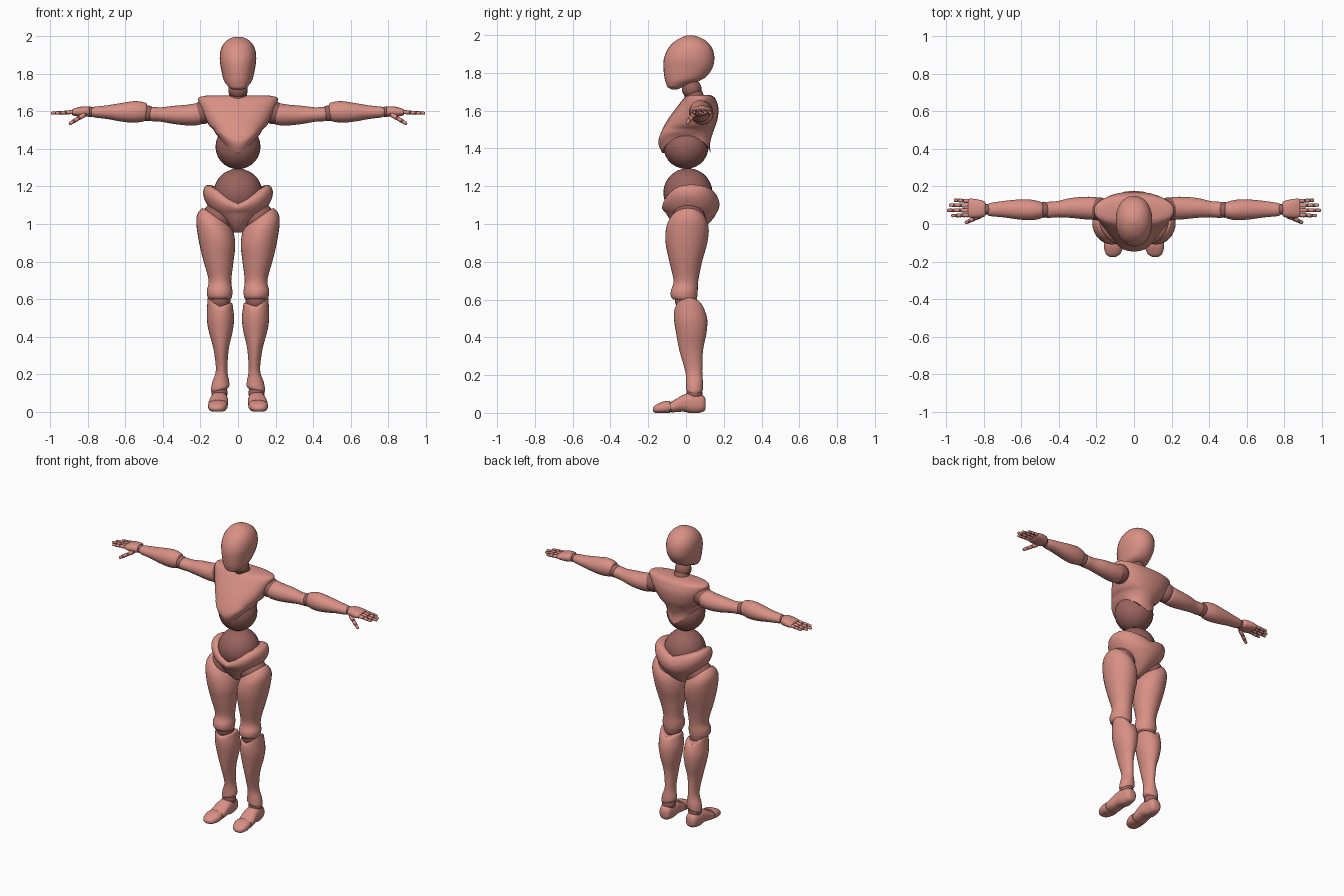
import bpy, bmesh, math
from mathutils import Vector, Matrix

if "Cube" in bpy.data.objects:
    bpy.data.objects.remove(bpy.data.objects["Cube"])


def material(name, color):
    m = bpy.data.materials.new(name)
    m.diffuse_color = (*color, 1)
    m.use_nodes = True
    m.node_tree.nodes["Principled BSDF"].inputs["Base Color"].default_value = m.diffuse_color
    return m


SHELL = material("salmon_shell", (0.69, 0.28, 0.235))
JOINT = material("dark_joint", (0.32, 0.125, 0.11))


def finish(name, bm, mat, mirror):
    bmesh.ops.recalc_face_normals(bm, faces=bm.faces)
    me = bpy.data.meshes.new(name)
    bm.to_mesh(me)
    bm.free()
    me.materials.append(mat)
    ob = bpy.data.objects.new(name, me)
    bpy.context.collection.objects.link(ob)
    bpy.ops.object.select_all(action='DESELECT')
    ob.select_set(True)
    bpy.context.view_layer.objects.active = ob
    bpy.ops.object.shade_smooth_by_angle(angle=math.radians(45))
    if mirror:
        mod = ob.modifiers.new("mirror", 'MIRROR')
        mod.use_mirror_merge = False
    return ob


def smooth_sections(secs, steps):
    """Catmull-Rom interpolation between cross-sections."""
    out = []
    for i in range(len(secs) - 1):
        p0, p1, p2 = secs[max(i - 1, 0)], secs[i], secs[i + 1]
        p3 = secs[min(i + 2, len(secs) - 1)]
        for s in range(steps):
            u = s / steps
            out.append([0.5 * (2 * b + (c - a) * u + (2 * a - 5 * b + 4 * c - d) * u * u
                               + (3 * b - a - 3 * c + d) * u ** 3)
                        for a, b, c, d in zip(p0, p1, p2, p3)])
    return out + [list(secs[-1])]


def loft(name, axis, secs, mat=SHELL, mirror=True, power=2.0, warp=None, n=28, steps=4, matrix=None):
    """Sections are (position, a_min, a_max, b_min, b_max) across the given axis."""
    bm = bmesh.new()
    rings = []
    for t, a0, a1, b0, b1 in smooth_sections(secs, steps):
        ring = []
        for k in range(n):
            ang = 2 * math.pi * k / n
            c, s = math.cos(ang), math.sin(ang)
            a = (a0 + a1) / 2 + (a1 - a0) / 2 * math.copysign(abs(c) ** (2 / power), c)
            b = (b0 + b1) / 2 + (b1 - b0) / 2 * math.copysign(abs(s) ** (2 / power), s)
            co = Vector({'X': (t, a, b), 'Y': (a, t, b), 'Z': (a, b, t)}[axis])
            if warp:
                co = Vector(warp(*co))
            if matrix:
                co = matrix @ co
            ring.append(bm.verts.new(co))
        rings.append(ring)
    for r0, r1 in zip(rings, rings[1:]):
        for k in range(n):
            bm.faces.new((r0[k], r0[(k + 1) % n], r1[(k + 1) % n], r1[k]))
    bm.faces.new(rings[0])
    bm.faces.new(rings[-1])
    return finish(name, bm, mat, mirror)


def ball(name, center, r, mat=JOINT, mirror=True, seg=28):
    bm = bmesh.new()
    bmesh.ops.create_uvsphere(bm, u_segments=seg, v_segments=seg // 2, radius=r,
                              matrix=Matrix.Translation(center))
    return finish(name, bm, mat, mirror)


def rod(name, p0, p1, r0, r1, mat=SHELL, mirror=True, n=10):
    """Round-ended tapered limb segment between two points."""
    p0, p1 = Vector(p0), Vector(p1)
    d = p1 - p0
    m = Matrix.Translation(p0) @ d.to_track_quat('Z', 'Y').to_matrix().to_4x4()
    secs = [(f * d.length, -r, r, -r, r) for f, r in
            ((0, r0 * .6), (.12, r0), (.5, (r0 + r1) / 2), (.88, r1), (1, r1 * .5))]
    return loft(name, 'Z', secs, mat, mirror, n=n, steps=2, matrix=m)


def ramp(v, lo, hi):
    return max(0.0, min(1.0, (v - lo) / (hi - lo)))


# Head and neck
head = [(1.713, .012, -.075, -.045), (1.724, .042, -.097, -.02), (1.745, .062, -.106, .03),
        (1.77, .077, -.113, .095), (1.82, .089, -.119, .137), (1.87, .097, -.118, .15),
        (1.92, .094, -.10, .143), (1.96, .077, -.068, .117), (1.985, .05, -.03, .08),
        (1.998, .018, .005, .04)]
loft("head", 'Z', [(z, -w, w, f, b) for z, w, f, b in head], mirror=False, power=2.15)
ball("neck_ball", (0, .03, 1.715), .052, mirror=False)
rod("neck", (0, .055, 1.63), (0, .035, 1.705), .055, .046, JOINT, mirror=False, n=24)


# Chest shell with raised sides at the waist opening
def chest_warp(x, y, z):
    low = 1 - ramp(z, 1.37, 1.52)
    return x, y, z + low * .085 * min(1, abs(x) / .10) ** 1.3


chest = [(1.375, .10, -.125, .13), (1.43, .118, -.147, .128), (1.49, .135, -.13, .145),
         (1.55, .168, -.098, .166), (1.61, .195, -.055, .172), (1.655, .212, -.02, .16),
         (1.675, .208, .0, .145), (1.684, .17, .02, .12)]
loft("chest", 'Z', [(z, -w, w, f, b) for z, w, f, b in chest],
     mirror=False, power=2.3, warp=chest_warp)
ball("belly_ball", (0, 0, 1.412), .12, mirror=False)


# Hip shell with V-shaped upper edge
def hip_warp(x, y, z):
    up = ramp(z, 1.06, 1.205)
    return x, y, z - up * (.095 if y < 0 else .05) * max(0, 1 - abs(x) / .16)


hips = [(.955, .025, -.02, .05), (.985, .05, -.055, .10), (1.03, .095, -.09, .145),
        (1.08, .148, -.115, .17), (1.13, .178, -.127, .177), (1.17, .186, -.122, .17),
        (1.20, .175, -.105, .155), (1.212, .15, -.09, .135)]
loft("hip_shell", 'Z', [(z, -w, w, f, b) for z, w, f, b in hips],
     mirror=False, power=2.15, warp=hip_warp)
ball("waist_ball", (0, .01, 1.165), .13, mirror=False)
ball("hip_balls", (.108, .015, 1.03), .086)


# Legs
def thigh_warp(x, y, z):
    return x, y, z + ramp(z, .82, 1.03) * .68 * (x - .11) + (1 - ramp(z, .59, .66)) * -.1 * y


loft("thighs", 'Z', [
    (.595, .042, .152, -.07, .05), (.612, .032, .163, -.08, .058), (.645, .03, .166, -.08, .062),
    (.70, .036, .157, -.066, .065), (.80, .024, .183, -.088, .085), (.90, .015, .212, -.108, .113),
    (.975, .018, .222, -.105, .12), (1.025, .03, .195, -.08, .10), (1.035, .05, .175, -.06, .08)],
    warp=thigh_warp)
ball("knee_balls", (.098, 0, .592), .058)


def shin_warp(x, y, z):
    top, foot = ramp(z, .5, .58), 1 - ramp(z, .11, .2)
    return x, y, z + top * (abs(x - .097) * .6 - .025 + .25 * (x - .097)) - foot * .3 * (x - .097)


loft("shins", 'Z', [
    (.11, .055, .135, .01, .082), (.125, .046, .144, .0, .09), (.16, .048, .138, .0, .09),
    (.22, .056, .118, -.004, .086), (.33, .05, .13, -.035, .09), (.42, .03, .154, -.052, .108),
    (.49, .021, .166, -.063, .113), (.55, .026, .164, -.064, .102), (.58, .032, .16, -.055, .088),
    (.588, .05, .145, -.04, .07)], warp=shin_warp)
ball("ankle_balls", (.098, .045, .1), .043)


# Feet, flat on the ground
def sole(x, y, z):
    return x - .12 * min(y, 0), y, max(z, 0)


loft("feet", 'Y', [
    (.104, .08, .118, .022, .07), (.09, .062, .136, .006, .092), (.04, .056, .146, -.004, .108),
    (-.01, .052, .15, .006, .098), (-.05, .048, .152, .004, .075), (-.08, .048, .15, .002, .058)],
    power=2.4, warp=sole)
loft("toe_joints", 'Y', [(-.06, .052, .145, .006, .058), (-.098, .052, .145, .006, .056)],
     JOINT, warp=sole)
loft("toes", 'Y', [
    (-.085, .046, .148, .0, .064), (-.12, .042, .146, -.003, .06), (-.155, .052, .134, -.001, .045),
    (-.17, .066, .118, .004, .034), (-.176, .08, .105, .012, .024)], power=2.4, warp=sole)

# Arms
ball("shoulder_balls", (.185, .08, 1.595), .062)
loft("upper_arms", 'X', [
    (.19, .045, .125, 1.55, 1.632), (.2, .024, .142, 1.53, 1.647), (.26, .025, .145, 1.525, 1.637),
    (.34, .033, .138, 1.533, 1.63), (.41, .036, .122, 1.545, 1.622), (.46, .032, .118, 1.548, 1.625),
    (.474, .04, .11, 1.555, 1.615)])
ball("elbow_balls", (.482, .075, 1.59), .042)
loft("forearms", 'X', [
    (.485, .045, .105, 1.565, 1.635), (.495, .03, .117, 1.55, 1.647), (.55, .02, .13, 1.54, 1.655),
    (.62, .025, .13, 1.546, 1.645), (.70, .036, .122, 1.56, 1.632), (.765, .042, .112, 1.568, 1.625),
    (.782, .05, .104, 1.576, 1.618)])
ball("wrist_balls", (.787, .078, 1.598), .028)

# Hands
loft("palms", 'X', [
    (.79, .052, .108, 1.58, 1.618), (.80, .038, .122, 1.573, 1.627), (.84, .032, .132, 1.572, 1.625),
    (.875, .034, .135, 1.577, 1.615), (.885, .042, .128, 1.583, 1.61)], power=2.4)


def digit(name, start, end, r):
    """Three shell segments with dark knuckles between them."""
    a, b = Vector(start), Vector(end)
    cuts = [0, .4, .72, 1]
    for i in range(3):
        k = r * (1 - .12 * i)
        rod(f"{name}_segment_{i + 1}", a.lerp(b, cuts[i] + .02), a.lerp(b, cuts[i + 1] - .01), k, k * .92)
        ball(f"{name}_knuckle_{i + 1}", a.lerp(b, cuts[i]), r * .85, seg=10)


for name, y0, y1, tip in (("index_finger", .048, .044, .975), ("middle_finger", .073, .073, .998),
                          ("ring_finger", .098, .101, .988), ("little_finger", .122, .127, .96)):
    digit(name, (.878, y0, 1.597), (tip, y1, 1.59), .0115)
digit("thumb", (.815, .045, 1.585), (.9, .006, 1.533), .013)
